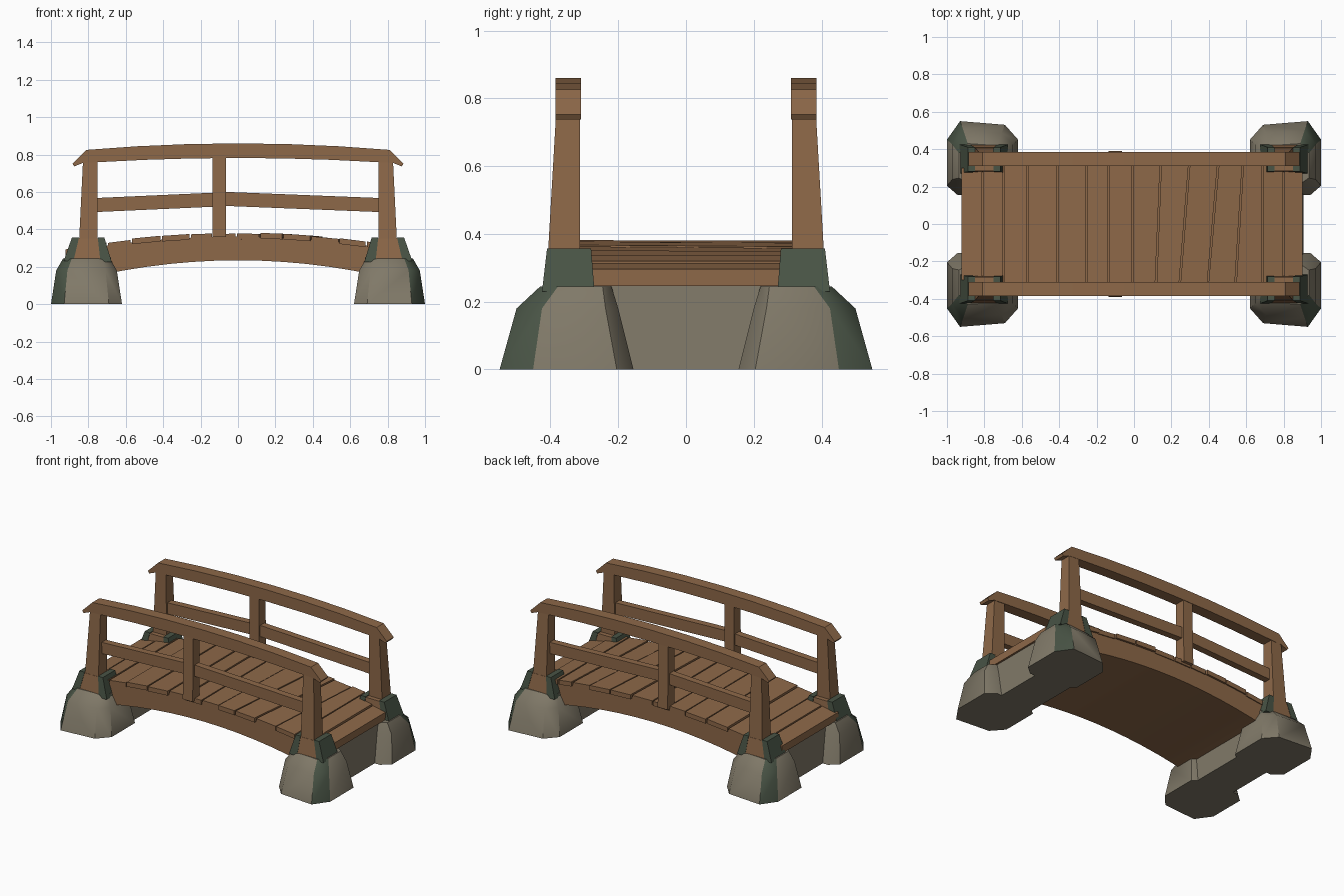
import bpy, bmesh, math, random

cube = bpy.data.objects.get("Cube")
if cube:
    bpy.data.objects.remove(cube, do_unlink=True)
random.seed(4)


def material(name, rgb):
    m = bpy.data.materials.new(name)
    m.use_nodes = True
    m.diffuse_color = (*rgb, 1)
    m.node_tree.nodes["Principled BSDF"].inputs["Base Color"].default_value = (*rgb, 1)
    return m


wood = material("warm_wood", (0.27, 0.14, 0.066))
stone = material("grey_stone", (0.215, 0.19, 0.138))
moss = material("dark_moss", (0.066, 0.088, 0.06))


def loft(name, rings, mats, accent_side=None, angle=30):
    """Skin a stack of rings and cap both ends; one side may use the second material."""
    bm = bmesh.new()
    loops = [[bm.verts.new(p) for p in ring] for ring in rings]
    n = len(loops[0])
    for a, b in zip(loops, loops[1:]):
        for i in range(n):
            j = (i + 1) % n
            f = bm.faces.new((a[i], a[j], b[j], b[i]))
            f.material_index = int(i == accent_side)
    bm.faces.new(loops[0])
    bm.faces.new(loops[-1])
    bmesh.ops.recalc_face_normals(bm, faces=bm.faces)
    me = bpy.data.meshes.new(name)
    bm.to_mesh(me)
    bm.free()
    for m in mats:
        me.materials.append(m)
    me.shade_smooth()
    me.set_sharp_from_angle(angle=math.radians(angle))
    ob = bpy.data.objects.new(name, me)
    bpy.context.collection.objects.link(ob)
    return ob


def rect(x0, x1, y0, y1, z, sx=1, sy=1):
    return [(sx * x, sy * y, z) for x, y in ((x0, y0), (x1, y0), (x1, y1), (x0, y1))]


def prism(name, profile, y0, y1, mats):
    return loft(name, [[(x, y, z) for x, z in profile] for y in (y0, y1)], mats)


def arch(x0, x1, peak, drop, steps=14):
    xs = [x0 + (x1 - x0) * i / steps for i in range(steps + 1)]
    return [(x, peak - drop * x * x) for x in xs]


# Arched deck body
prism("deck_body", arch(-0.86, 0.86, 0.362, 0.1) + arch(0.86, -0.86, 0.235, 0.145),
      -0.362, 0.362, [wood])

# Planks: joint positions at the front edge and at the back edge
front = [-0.925, -0.81, -0.7, -0.57, -0.41, -0.255, -0.135, -0.01, 0.115, 0.24,
         0.39, 0.54, 0.685, 0.8, 0.905]
skew = {8: 0.03, 9: 0.06, 10: 0.065, 11: 0.045}
back = [x + skew.get(i, 0) for i, x in enumerate(front)]
gap = 0.004
last = len(front) - 2
for i in range(last + 1):
    end = i in (0, last)
    w = 0.3 if end else 0.372 + random.uniform(-0.006, 0.006)
    lift = random.uniform(-0.004, 0.004)
    foot = [(front[i] + gap, -w), (front[i + 1] - gap, -w),
            (back[i + 1] - gap, w), (back[i] + gap, w)]
    top = [(x, y, 0.38 + lift - 0.1 * x * x) for x, y in foot]
    thick = 0.05 if end else 0.03
    loft("plank", [[(x, y, z - thick) for x, y, z in top], top], [wood])

# Stone footing under each end
for sx in (1, -1):
    loft("end_footing", [rect(0.65, 0.905, -0.4, 0.4, 0, sx),
                         rect(0.68, 0.885, -0.38, 0.38, 0.25, sx)], [stone])

# Corner boulders, sockets and posts
outline = [(-1, -0.75), (-1, 0.5), (-0.63, 0.9), (0.63, 1), (1, 0.5),
           (1, -0.75), (0.7, -1), (-0.7, -1)]
levels = [(0, 0.19, 0.155, 0.55), (0.18, 0.162, 0.2, 0.5), (0.245, 0.125, 0.22, 0.43)]
for sx in (1, -1):
    for sy in (1, -1):
        rings = [[(sx * (0.81 + hx * u), sy * ((y0 + y1) / 2 + v * (y1 - y0) / 2), z)
                  for u, v in outline] for z, hx, y0, y1 in levels]
        loft("boulder", rings, [stone, moss], accent_side=3, angle=40)
        loft("post_socket", [rect(0.715, 0.9, 0.272, 0.425, 0.22, sx, sy),
                             rect(0.735, 0.87, 0.283, 0.408, 0.352, sx, sy)], [wood])
        loft("outer_moss_block", [rect(0.88, 0.932, 0.27, 0.425, 0.23, sx, sy),
                                  rect(0.85, 0.888, 0.28, 0.41, 0.357, sx, sy)], [moss])
        loft("inner_moss_block", [rect(0.675, 0.735, 0.27, 0.425, 0.225, sx, sy),
                                  rect(0.715, 0.75, 0.28, 0.41, 0.357, sx, sy)], [moss])
        loft("corner_post", [rect(0.75, 0.85, 0.313, 0.408, 0.33, sx, sy),
                             rect(0.752, 0.828, 0.313, 0.382, 0.78, sx, sy)], [wood])

# Railings on both sides
tip = [(0.885, 0.752), (0.875, 0.737), (0.83, 0.755)]
handrail = (arch(-0.81, 0.81, 0.86, 0.053, 6) + tip
            + arch(0.75, -0.75, 0.782, 0.04, 6) + [(-x, z) for x, z in reversed(tip)])
lower = [(-0.78, 0.567), (-0.05, 0.6), (0.78, 0.567),
         (0.78, 0.492), (-0.05, 0.525), (-0.78, 0.492)]
for s in (1, -1):
    prism("handrail", handrail, s * 0.31, s * 0.385, [wood])
    prism("lower_rail", lower, s * 0.325, s * 0.37, [wood])
    loft("middle_post", [rect(-0.137, -0.063, 0.315, 0.39, 0.36, 1, s),
                         rect(-0.135, -0.065, 0.315, 0.382, 0.8, 1, s)], [wood])
